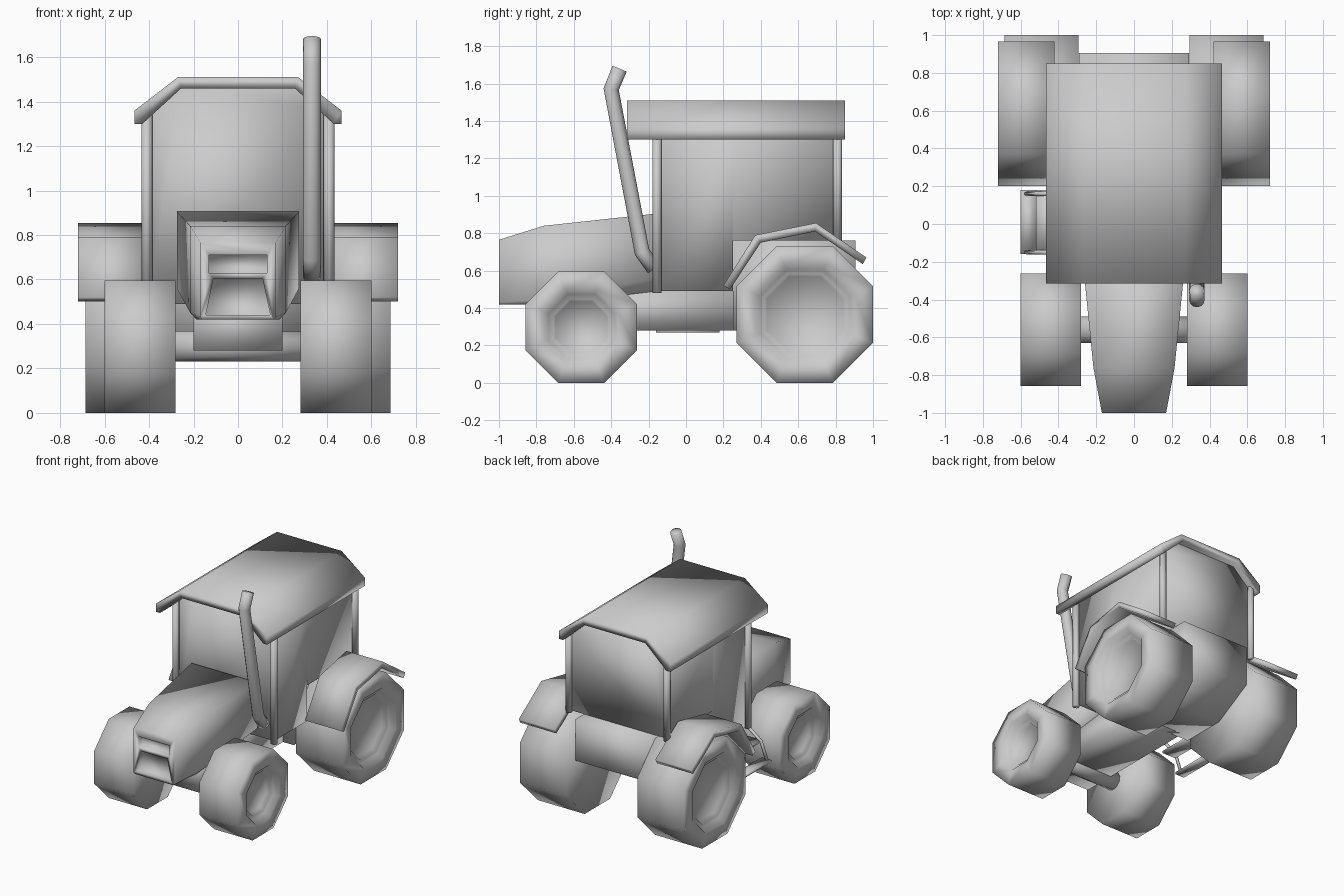
import bpy, bmesh, math
from mathutils import Vector

if "Cube" in bpy.data.objects:
    bpy.data.objects.remove(bpy.data.objects["Cube"], do_unlink=True)

grey = bpy.data.materials.new("plain_grey")
grey.use_nodes = True
grey.diffuse_color = (0.6, 0.6, 0.6, 1)
grey.node_tree.nodes["Principled BSDF"].inputs["Base Color"].default_value = grey.diffuse_color


def loft(name, sections):
    """Skin matching closed sections and cap both ends."""
    bm = bmesh.new()
    rings = [[bm.verts.new(p) for p in s] for s in sections]
    n = len(rings[0])
    for a, b in zip(rings, rings[1:]):
        for i in range(n):
            j = (i + 1) % n
            bm.faces.new((a[i], a[j], b[j], b[i]))
    bm.faces.new(rings[0])
    bm.faces.new(rings[-1])
    bmesh.ops.recalc_face_normals(bm, faces=bm.faces)
    mesh = bpy.data.meshes.new(name)
    bm.to_mesh(mesh)
    bm.free()
    mesh.materials.append(grey)
    mesh.shade_smooth()
    obj = bpy.data.objects.new(name, mesh)
    bpy.context.collection.objects.link(obj)
    return obj


def along_x(name, profile, x0, x1):
    return loft(name, [[(x, y, z) for y, z in profile] for x in (x0, x1)])


def along_y(name, profile, y0, y1):
    return loft(name, [[(x, y, z) for x, z in profile] for y in (y0, y1)])


def box(name, x0, x1, y0, y1, z0, z1):
    return along_x(name, [(y0, z0), (y1, z0), (y1, z1), (y0, z1)], x0, x1)


def tube(name, points, radius, sides=10):
    """Round bar that follows a path, mitred at its bends."""
    pts = [Vector(p) for p in points]
    sections = []
    for i, p in enumerate(pts):
        into = (p - pts[max(i - 1, 0)]).normalized()
        out = (pts[min(i + 1, len(pts) - 1)] - p).normalized()
        d = (into + out).normalized()
        u = d.orthogonal() if abs(d.x) > 0.9 else d.cross(Vector((1, 0, 0)))
        u.normalize()
        v = d.cross(u)
        angles = [2 * math.pi * k / sides for k in range(sides)]
        sections.append([p + radius * (u * math.cos(a) + v * math.sin(a)) for a in angles])
    return loft(name, sections)


def wheel(name, side, x_in, x_out, y, apothem, rim, hub):
    """Eight-sided tyre with a stepped recess in its outer face."""
    steps = [(x_in, apothem), (x_out, apothem), (x_out, rim), (x_out - 0.04, rim * 0.9),
             (x_out - 0.04, hub * 1.08), (x_out - 0.07, hub)]
    sections = []
    for x, a in steps:
        r = a / math.cos(math.pi / 8)
        sections.append([(side * x, y + r * math.cos((k + 0.5) * math.pi / 4),
                          apothem + r * math.sin((k + 0.5) * math.pi / 4)) for k in range(8)])
    return loft(name, sections)


# Hood, tapering to the nose
def hood_section(y, w, top, bottom, c):
    half = [(w, top), (w, bottom + c), (w - c, bottom)]
    outline = half + [(-x, z) for x, z in reversed(half)]
    return [(x, y, z) for x, z in outline]


hood = loft("hood", [hood_section(-1, 0.17, 0.765, 0.42, 0.01),
                     hood_section(-0.76, 0.215, 0.84, 0.42, 0.03),
                     hood_section(-0.16, 0.275, 0.905, 0.49, 0.07)])

# Grille openings cut into the nose
openings = [[(-0.13, 0.63), (0.13, 0.63), (0.13, 0.71), (-0.13, 0.71)],
            [(-0.145, 0.44), (0.145, 0.44), (0.11, 0.605), (-0.11, 0.605)]]
for outline in openings:
    cutter = along_y("grille_cutter", outline, -1.1, -0.95)
    cutter.hide_render = True
    cut = hood.modifiers.new("grille", "BOOLEAN")
    cut.operation = "DIFFERENCE"
    cut.solver = "EXACT"
    cut.object = cutter
    bpy.context.view_layer.objects.active = hood
    bpy.ops.object.modifier_apply(modifier=cut.name)
    bpy.data.objects.remove(cutter, do_unlink=True)

# Chassis, rear body and front axle
box("chassis", -0.2, 0.2, -0.75, 0.3, 0.28, 0.5)
along_x("rear_body", [(0.25, 0.76), (0.905, 0.76), (0.905, 0.45), (0.6, 0.28), (0.25, 0.28)],
        -0.29, 0.29)
tube("front_axle", [(-0.3, -0.56, 0.3), (0.3, -0.56, 0.3)], 0.07)


# Cab, stepped up over the rear wheels
def cab_section(y, bottom):
    half = [(0.4, bottom), (0.4, 1.36), (0.26, 1.47)]
    outline = half + [(-x, z) for x, z in reversed(half)]
    return [(x, y, z) for x, z in outline]


loft("cab", [cab_section(-0.14, 0.49), cab_section(0.25, 0.49),
             cab_section(0.251, 0.76), cab_section(0.8, 0.76)])

# Folded roof
outer = [(0.465, 1.3), (0.465, 1.36), (0.27, 1.51)]
inner = [(0.255, 1.46), (0.43, 1.3)]
along_y("roof", outer + [(-x, z) for x, z in reversed(outer)]
        + [(-x, z) for x, z in reversed(inner)] + inner, -0.315, 0.85)

# Fender strip shape
fender_top = [(0.2, 0.52), (0.37, 0.79), (0.695, 0.855), (0.965, 0.67)]
fender_under = [(0.945, 0.635), (0.69, 0.81), (0.4, 0.75), (0.235, 0.5)]

# Parts that repeat on both sides
for side, label in ((1, "left"), (-1, "right")):
    wheel(label + "_front_wheel", side, 0.28, 0.6, -0.56, 0.298, 0.195, 0.138)
    wheel(label + "_rear_wheel", side, 0.295, 0.685, 0.635, 0.365, 0.265, 0.202)
    along_x(label + "_fender", fender_top + fender_under, side * 0.42, side * 0.72)
    for end, y, foot in (("front", -0.155, 0.48), ("rear", 0.81, 0.75)):
        tube(label + "_" + end + "_pillar", [(side * 0.41, y, foot), (side * 0.41, y, 1.37)], 0.025, 8)

# Exhaust pipe
tube("exhaust_pipe", [(0.333, -0.17, 0.61), (0.333, -0.235, 0.7),
                      (0.333, -0.4, 1.57), (0.333, -0.355, 1.68)], 0.041, 12)

# Boarding steps on the right side
box("lower_step", -0.6, -0.52, -0.16, 0.18, 0.27, 0.285)
box("upper_step", -0.52, -0.4, -0.16, 0.18, 0.4, 0.415)
for y in (-0.15, 0.16):
    tube("step_rail", [(-0.4, y, 0.5), (-0.52, y, 0.41), (-0.57, y, 0.28)], 0.012, 6)
